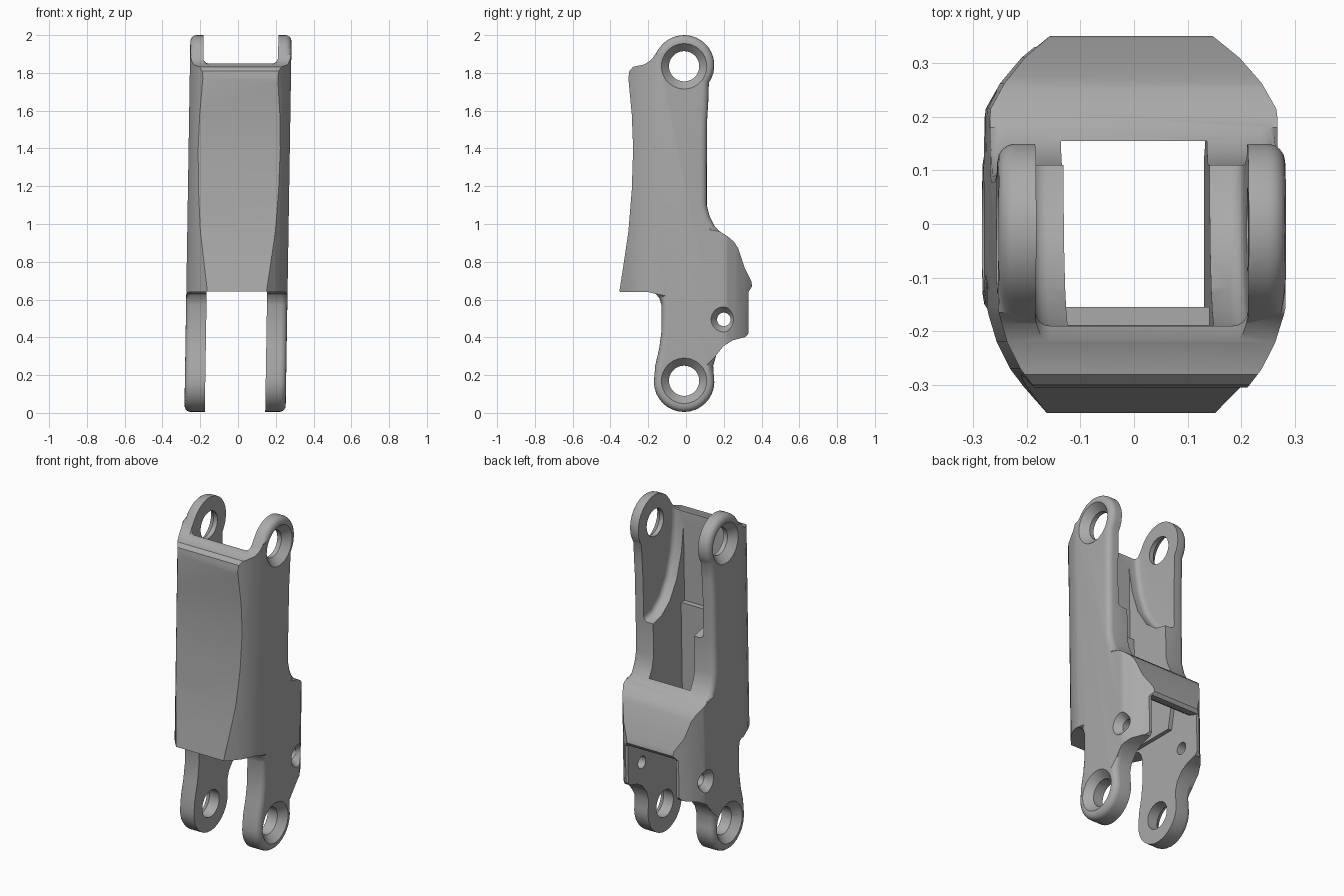
import bpy, bmesh, math
from mathutils import Matrix

if "Cube" in bpy.data.objects:
    bpy.data.objects.remove(bpy.data.objects["Cube"])

grey = bpy.data.materials.new("plain grey")
grey.use_nodes = True
grey.diffuse_color = (0.4, 0.4, 0.4, 1)
grey.node_tree.nodes["Principled BSDF"].inputs["Base Color"].default_value = (0.4, 0.4, 0.4, 1)


def make_object(name, bm):
    bmesh.ops.recalc_face_normals(bm, faces=bm.faces)
    mesh = bpy.data.meshes.new(name)
    bm.to_mesh(mesh)
    bm.free()
    mesh.materials.append(grey)
    ob = bpy.data.objects.new(name, mesh)
    bpy.context.collection.objects.link(ob)
    return ob


def side_prism(name, profile, half, bevel=0, rule=lambda v: True):
    """Extrude a (y, z) profile along x, rounding the rim where rule allows."""
    bm = bmesh.new()
    cap = bm.faces.new([bm.verts.new((-half, y, z)) for y, z in profile])
    out = bmesh.ops.extrude_face_region(bm, geom=[cap])
    moved = [g for g in out["geom"] if isinstance(g, bmesh.types.BMVert)]
    bmesh.ops.translate(bm, verts=moved, vec=(2 * half, 0, 0))
    bmesh.ops.recalc_face_normals(bm, faces=bm.faces)
    if bevel:
        rim = [e for e in bm.edges
               if e.verts[0].co.x * e.verts[1].co.x > 0 and all(rule(v.co) for v in e.verts)]
        bmesh.ops.bevel(bm, geom=rim, offset=bevel, segments=4, profile=0.5, affect="EDGES")
    return make_object(name, bm)


def boolean(target, tool, operation="DIFFERENCE"):
    mod = target.modifiers.new("cut", "BOOLEAN")
    mod.operation, mod.object, mod.solver = operation, tool, "EXACT"
    bpy.context.view_layer.objects.active = target
    bpy.ops.object.modifier_apply(modifier=mod.name)
    bpy.data.objects.remove(tool)


def arc(cy, cz, r, start, end, n=18):
    angles = [math.radians(start + (end - start) * i / n) for i in range(n + 1)]
    return [(cy + r * math.cos(a), cz + r * math.sin(a)) for a in angles]


def box(name, x, y0, y1, z0, z1):
    return side_prism(name, [(y0, z0), (y1, z0), (y1, z1), (y0, z1)], x)


def round_cutter(y, z, r1, r2, x0, x1):
    bm = bmesh.new()
    bmesh.ops.create_cone(bm, cap_ends=True, segments=40, radius1=r1, radius2=r2, depth=abs(x1 - x0))
    turn = Matrix.Rotation(math.pi / 2 * (1 if x1 > x0 else -1), 4, "Y")
    bmesh.ops.transform(bm, matrix=Matrix.Translation(((x0 + x1) / 2, y, z)) @ turn, verts=bm.verts)
    return make_object("hole_cutter", bm)


# Side outline: upper eye, back rail, rear bump, lower eye, front shell
PIVOT_Y, TOP_Z, LOW_Z, EYE_R = -0.01, 1.84, 0.165, 0.16
outline = arc(PIVOT_Y, TOP_Z, EYE_R, 148, -35)
outline += [(0.118, 1.65), (0.112, 1.55), (0.11, 1.3), (0.11, 1.1), (0.125, 1.04),
            (0.15, 0.99), (0.18, 0.96), (0.22, 0.935), (0.255, 0.905), (0.277, 0.87),
            (0.31, 0.77), (0.345, 0.7), (0.35, 0.67), (0.33, 0.64), (0.33, 0.42),
            (0.315, 0.402), (0.25, 0.385), (0.2, 0.355), (0.16, 0.305), (0.144, 0.25)]
outline += arc(PIVOT_Y, LOW_Z, EYE_R, 10, -190)
outline += [(-0.163, 0.25), (-0.142, 0.34), (-0.13, 0.43), (-0.13, 0.57), (-0.14, 0.605),
            (-0.16, 0.63), (-0.2, 0.64), (-0.353, 0.64), (-0.33, 0.79), (-0.305, 0.96),
            (-0.287, 1.18), (-0.28, 1.4), (-0.287, 1.58), (-0.305, 1.77), (-0.3, 1.81),
            (-0.28, 1.832), (-0.22, 1.845), (-0.185, 1.868), (-0.165, 1.895)]
body = side_prism("finger_link_body", outline, 0.268, 0.033,
                  lambda c: -0.175 < c.y < 0.2)

# Plan outline rounds the front corners and chamfers the rear ones
half_plan = [(0.14, 0.36), (0.2, 0.31), (0.24, 0.262), (0.266, 0.215), (0.28, 0.1),
             (0.28, -0.1), (0.265, -0.17), (0.25, -0.22), (0.225, -0.27), (0.2, -0.303),
             (0.15, -0.36)]
plan = half_plan + [(-x, y) for x, y in reversed(half_plan)]
bm = bmesh.new()
cap = bm.faces.new([bm.verts.new((x, y, -0.1)) for x, y in plan])
out = bmesh.ops.extrude_face_region(bm, geom=[cap])
bmesh.ops.translate(bm, verts=[g for g in out["geom"] if isinstance(g, bmesh.types.BMVert)],
                    vec=(0, 0, 2.3))
boolean(body, make_object("plan_cutter", bm), "INTERSECT")

# Central channel, with a thinner front wall near the top
boolean(body, box("channel_cutter", 0.136, -0.155, 0.155, 0.3, 2.3))
boolean(body, box("front_wall_cutter", 0.136, -0.188, 0.1, 1.32, 2.3))

# Upper fork gap with a curved, filleted pocket floor
pocket = [(-0.5, 2.3), (-0.5, 1.835), (-0.27, 1.838), (-0.19, 1.85), (-0.187, 1.76),
          (-0.165, 1.62), (-0.12, 1.48), (-0.05, 1.37), (0.03, 1.31), (0.12, 1.29),
          (0.5, 1.29), (0.5, 2.3)]
boolean(body, side_prism("upper_gap_cutter", pocket, 0.198, 0.028))

# Lower fork gap, with a hollow underside on the rear crossbar
slot = [(-0.5, -0.2), (0.5, -0.2), (0.5, 0.65), (0.33, 0.65), (0.27, 0.67),
        (0.2, 0.72), (0.15, 0.79), (0.12, 0.643), (-0.5, 0.643)]
boolean(body, side_prism("lower_gap_cutter", slot, 0.16))

# Pivot eyes and the small pin hole, countersunk on both outer sides
for y, z, r, rim, inner in ((PIVOT_Y, 1.835, 0.08, 0.15, 0.225),
                            (PIVOT_Y, 0.17, 0.08, 0.15, 0.225),
                            (0.2, 0.495, 0.036, 0.09, 0.225)):
    boolean(body, round_cutter(y, z, r, r, -0.5, 0.5))
    for side in (-1, 1):
        boolean(body, round_cutter(y, z, r, rim, side * inner, side * 0.3))

# Slight sideways lean of the whole link
for v in body.data.vertices:
    v.co.x += 0.016 * (v.co.z - 1)

bpy.ops.object.select_all(action="DESELECT")
body.select_set(True)
bpy.context.view_layer.objects.active = body
bpy.ops.object.shade_smooth_by_angle(angle=math.radians(32))
